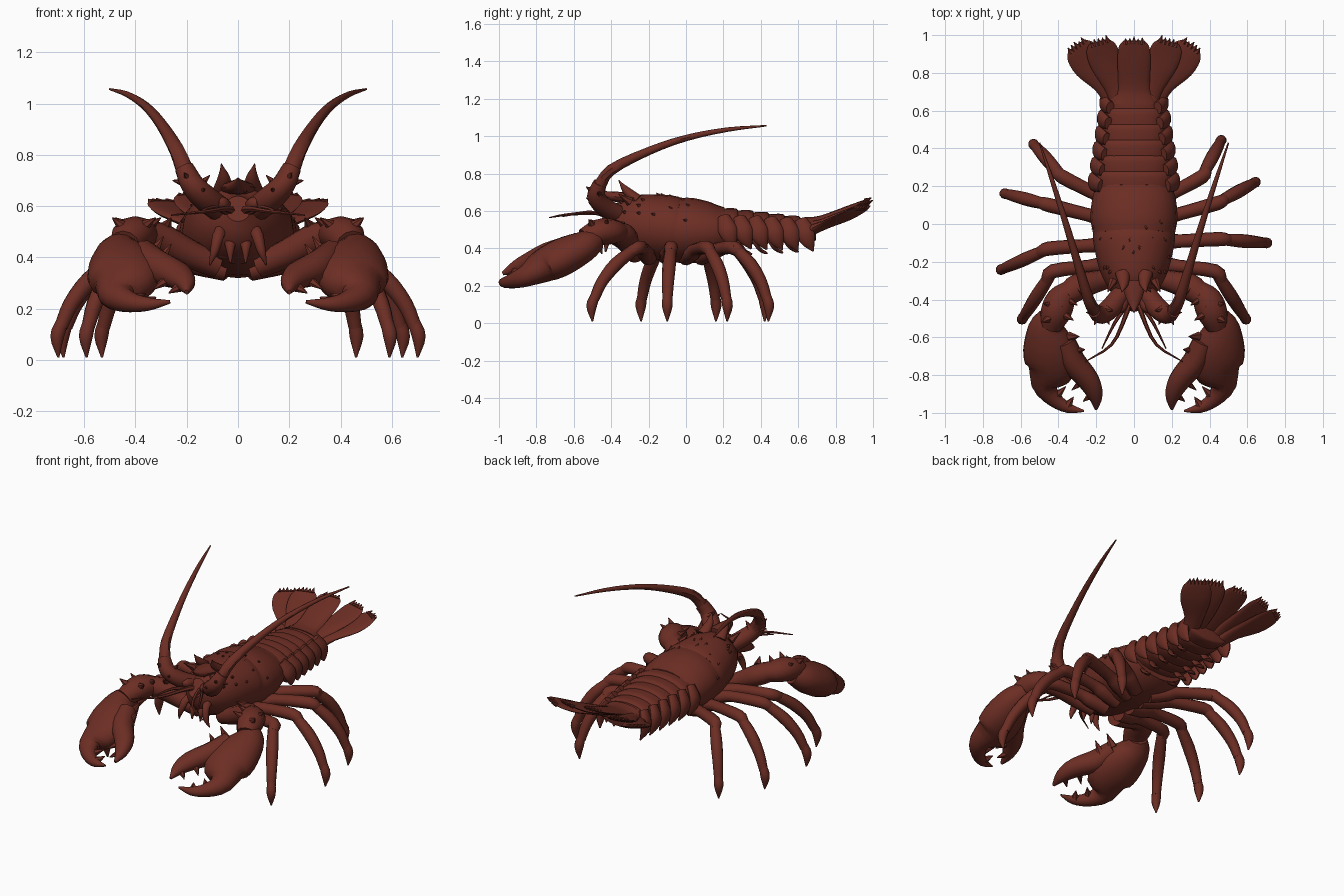
import bpy, bmesh, math, random
from mathutils import Vector

random.seed(4)
if "Cube" in bpy.data.objects:
    bpy.data.objects.remove(bpy.data.objects["Cube"])

shell = bpy.data.materials.new("dark_red_brown_shell")
shell.use_nodes = True
shell.diffuse_color = (0.15, 0.027, 0.0175, 1)
shell.node_tree.nodes["Principled BSDF"].inputs["Base Color"].default_value = shell.diffuse_color


def smooth_rows(rows, steps):
    """Catmull-Rom interpolation of (x, y, z, half width, half height)."""
    vecs = [Vector(r) for r in rows]
    vecs = [vecs[0] * 2 - vecs[1]] + vecs + [vecs[-1] * 2 - vecs[-2]]
    out = []
    for a, b, c, d in zip(vecs, vecs[1:], vecs[2:], vecs[3:]):
        for s in range(steps):
            t = s / steps
            out.append(b + (c - a) * t / 2 + (a * 2 - b * 5 + c * 4 - d) * t * t / 2
                       + (b * 3 - a - c * 3 + d) * t ** 3 / 2)
    return out + [vecs[-2]]


def add_loft(bm, rows, up=(0, 0, 1), sides=12, steps=3):
    """Sweep an ellipse along the rows, keeping its height axis near up."""
    rows = smooth_rows(rows, steps)
    centres = [Vector(r[:3]) for r in rows]
    rings = []
    for i, r in enumerate(rows):
        tangent = centres[min(i + 1, len(rows) - 1)] - centres[max(i - 1, 0)]
        across = tangent.cross(Vector(up)).normalized()
        upward = across.cross(tangent).normalized()
        ring = []
        for k in range(sides):
            a = math.tau * k / sides
            ring.append(bm.verts.new(centres[i] + across * math.cos(a) * max(r[3], 0.002)
                                     + upward * math.sin(a) * max(r[4], 0.002)))
        rings.append(ring)
    for lower, upper in zip(rings, rings[1:]):
        for k in range(sides):
            n = (k + 1) % sides
            bm.faces.new((lower[k], lower[n], upper[n], upper[k]))
    bm.faces.new(rings[0])
    bm.faces.new(rings[-1])


def part(name, lofts, side=1):
    """Join several lofts into one object; side -1 mirrors it."""
    bm = bmesh.new()
    for loft in lofts:
        add_loft(bm, **loft)
    for v in bm.verts:
        v.co.x *= side
    bmesh.ops.recalc_face_normals(bm, faces=bm.faces)
    mesh = bpy.data.meshes.new(name)
    bm.to_mesh(mesh)
    bm.free()
    mesh.materials.append(shell)
    obj = bpy.data.objects.new(name, mesh)
    bpy.context.collection.objects.link(obj)
    bpy.ops.object.select_all(action="DESELECT")
    obj.select_set(True)
    bpy.context.view_layer.objects.active = obj
    bpy.ops.object.shade_smooth_by_angle(angle=math.radians(45))


def pair(name, lofts):
    part("left_" + name, lofts)
    part("right_" + name, lofts, -1)


def spike(base, direction, radius):
    tip = Vector(base) + Vector(direction)
    up = (1, 0, 0) if abs(direction[0]) < Vector(direction).length * 0.7 else (0, 1, 0)
    return dict(rows=[(*base, radius, radius), (*tip, 0, 0)], up=up, sides=6, steps=1)


# Carapace: stations are y, half width, top, bottom
stations = [(-.43, .05, .65, .53), (-.36, .12, .675, .42), (-.25, .18, .69, .36),
            (-.1, .215, .685, .33), (-.05, .217, .67, .325), (.03, .23, .67, .32),
            (.14, .22, .645, .34), (.22, .19, .62, .38)]
body = [(0, y, (t + b) / 2, w, (t - b) / 2) for y, w, t, b in stations]
part("carapace", [dict(rows=body, sides=24)])

# Small bumps scattered over the front of the carapace
fine = smooth_rows(body, 6)
bumps = []
for i in range(26):
    r = random.choice(fine[4:30])
    a = random.uniform(0.15, math.pi - 0.15)
    out = Vector((math.cos(a), -1, math.sin(a)))
    spot = (math.cos(a) * r[3] * .97, r[1], r[2] + math.sin(a) * r[4] * .97)
    bumps.append(spike(spot, out * 0.014, 0.01))
part("carapace_bumps", bumps)

# Rostrum, brow horns, eyes
part("rostrum", [dict(rows=[(0, -.3, .67, .07, .03), (0, -.4, .68, .04, .025), (0, -.47, .71, 0, 0)])])
pair("brow_horn", [dict(rows=[(.06, -.26, .66, .04, .03), (.055, -.32, .71, .025, .022),
                              (.065, -.36, .765, 0, 0)]),
                   spike((.11, -.3, .65), (.03, -.06, .04), .025)])
pair("eye", [dict(rows=[(.04, -.38, .6, .02, .02), (.065, -.44, .61, .028, .028),
                        (.08, -.465, .615, .01, .01)])])

# Overlapping tail rings with pointed side flaps and swimmerets
for i in range(6):
    f = i / 5
    y, w = .17 + .083 * i, .2 - .055 * f
    z, h = .515 - .015 * f, .1 - .035 * f
    part(f"tail_ring_{i + 1}", [dict(rows=[(0, y - .01, z, w * .93, h * .92), (0, y + .05, z, w, h),
                                           (0, y + .1, z, w * .99, h * .98),
                                           (0, y + .11, z, w * .85, h * .8)], sides=20, steps=2)])
    flap = [(w * .86, y + .03, z + .05, .035, .025), (w * 1.08, y + .05, z - .01, .05, .026),
            (w * 1.1, y + .07, z - .065, .037, .018), (w, y + .095, z - .115, .004, .004)]
    pair(f"tail_flap_{i + 1}", [dict(rows=flap, up=(1, 0, 0), sides=10)])
    if i < 5:
        pair(f"swimmeret_{i + 1}", [dict(rows=[(.09, y + .02, z - h * .7, .02, .012),
                                               (.105, y + .06, z - h - .03, .035, .01),
                                               (.1, y + .1, z - h - .05, .004, .004)],
                                         up=(0, 1, 0), sides=8)])


# Tail fan: flat rounded lobes with an uneven fringe of points
def lobe(rows):
    end, before = Vector(rows[-1][:3]), Vector(rows[-2][:3])
    ahead = (end - before).normalized()
    across = ahead.cross(Vector((0, 0, 1))).normalized()
    lofts = [dict(rows=rows, sides=16)]
    for k in range(-2, 3):
        spot = end + across * rows[-1][3] * k * .4 - ahead * .015
        lofts.append(spike(spot, ahead * random.uniform(.025, .042), .015))
    return lofts


part("tail_fan_middle", lobe([(0, .64, .53, .12, .04), (0, .72, .55, .085, .025),
                              (0, .86, .61, .088, .016), (0, .94, .645, .08, .01),
                              (0, .97, .66, .055, .006)]))
pair("tail_fan_inner", lobe([(.08, .65, .51, .05, .03), (.1, .74, .54, .065, .022),
                             (.15, .86, .59, .085, .016), (.175, .93, .625, .08, .01),
                             (.185, .965, .645, .055, .006)]))
pair("tail_fan_outer", lobe([(.11, .65, .49, .05, .03), (.155, .74, .525, .06, .022),
                             (.23, .84, .565, .09, .018), (.28, .91, .6, .085, .012),
                             (.305, .945, .62, .055, .006)]))


# Big claws lie in a plane that slopes down to the front
def claw(points, lift=0):
    return [(x, y, .47 + (y + .45) / 2 + (.4 - x) * .2 + lift, w, h) for x, y, w, h in points]


tilt = (.2, -.5, 1)
palm = claw([(.43, -.48, .06, .06), (.46, -.55, .1, .085), (.45, -.66, .14, .1),
             (.44, -.76, .135, .09), (.475, -.85, .07, .06), (.42, -.93, .042, .04),
             (.345, -.975, .027, .025), (.265, -.99, .005, .007)])
thumb = claw([(.37, -.62, .06, .06), (.32, -.73, .065, .07), (.24, -.83, .06, .052),
              (.205, -.91, .04, .036), (.2, -.98, .008, .01)], .02)
teeth = [spike(claw([(x, y, 0, 0)], lift)[0][:3], claw_aim, .026)
         for x, y, lift, claw_aim in ((.41, -.91, 0, (-.05, .05, .02)), (.35, -.96, 0, (-.03, .045, .02)),
                                      (.27, -.83, .01, (.06, -.05, -.04)),
                                      (.22, -.9, .01, (.05, -.04, -.03)))]
knobs = [spike(claw([(x, y, 0, 0)])[0][:3], (-.05, .005, .075), .03)
         for x, y in ((.34, -.6), (.31, -.67), (.37, -.66))]
pair("claw_palm", [dict(rows=palm, up=tilt, sides=16)])
pair("claw_thumb", [dict(rows=thumb, up=tilt)])
pair("claw_teeth", teeth + knobs)

# Claw arms with spiny wrists
upper_arm = [(.08, -.27, .37, .05, .05), (.18, -.3, .41, .055, .055),
             (.29, -.33, .465, .07, .065), (.36, -.38, .49, .06, .058)]
wrist = [(.33, -.34, .48, .05, .05), (.385, -.4, .49, .078, .068),
         (.415, -.47, .485, .08, .07), (.44, -.54, .45, .06, .06)]
thorns = [spike((x, y, .52), (dx, dy, .035), .025)
          for x, y, dx, dy in ((.35, -.4, -.05, -.03), (.37, -.48, -.05, -.03), (.43, -.43, .05, .01),
                               (.45, -.5, .04, -.02), (.38, -.42, 0, -.02), (.28, -.34, -.02, -.05))]
pair("claw_arm", [dict(rows=upper_arm), dict(rows=wrist), *thorns])


# Walking legs: root y, knee and foot positions seen from above
def leg(name, side, root_y, knee, foot):
    root, knee, foot = Vector((.05, root_y)), Vector(knee), Vector(foot)
    thigh = [(*root, .35, .042, .045), (*root.lerp(knee, .3), .375, .042, .045),
             (*root.lerp(knee, .5), .395, .034, .036),
             (*knee, .405, .037, .038), (*knee.lerp(foot, .2), .38, .03, .03)]
    shin = [(*knee.lerp(foot, .08), .4, .03, .03), (*knee.lerp(foot, .5), .315, .036, .036),
            (*knee.lerp(foot, .8), .22, .032, .032), (*knee.lerp(foot, .96), .13, .027, .027)]
    toe = [(*knee.lerp(foot, .94), .15, .025, .025), (*knee.lerp(foot, 1.02), .09, .028, .028),
           (*foot, .01, .004, .004)]
    part(name, [dict(rows=r, up=(.3, 1, .2), sides=10) for r in (thigh, shin, toe)], side)


leg("left_leg_1", 1, -.2, (.43, -.25), (.59, -.5))
leg("left_leg_2", 1, -.1, (.45, -.08), (.7, -.1))
leg("left_leg_3", 1, 0, (.44, .11), (.64, .22))
leg("left_leg_4", 1, .08, (.36, .25), (.46, .44))
leg("right_leg_1", -1, -.2, (.43, -.25), (.59, -.5))
leg("right_leg_2", -1, -.1, (.45, -.13), (.7, -.24))
leg("right_leg_3", -1, 0, (.45, .1), (.68, .16))
leg("right_leg_4", -1, .08, (.38, .25), (.53, .42))

# Long antennae on thick spiny stalks
stalk = [(.06, -.36, .58, .05, .05), (.12, -.44, .625, .055, .05),
         (.175, -.48, .68, .05, .046), (.21, -.46, .75, .037, .037)]
whip = [(.2, -.47, .72, .035, .035), (.24, -.4, .82, .03, .03), (.3, -.2, .92, .022, .022),
        (.36, 0, .99, .017, .017), (.43, .22, 1.035, .012, .012), (.5, .43, 1.056, .004, .004)]
prickles = [spike(p, d, .022) for p, d in (((.15, -.48, .65), (-.02, -.055, .02)),
                                           ((.19, -.49, .7), (.02, -.045, .03)),
                                           ((.2, -.46, .69), (.055, -.01, .01)),
                                           ((.15, -.45, .68), (-.04, -.01, .04)))]
pair("antenna", [dict(rows=stalk), dict(rows=whip, sides=8), *prickles])

# Short feelers between the antennae
pair("feelers", [dict(rows=[(.02, -.4, .58, .018, .018), (.05, -.5, .59, .012, .012),
                            (.12, -.64, .58, .008, .008), (.26, -.73, .565, .003, .003)], sides=6),
                 dict(rows=[(.03, -.42, .57, .012, .012), (.1, -.52, .595, .009, .009),
                            (.17, -.66, .57, .003, .003)], sides=6)])

# Mouthparts hanging below the head
pair("mouthparts", [dict(rows=[(.05, -.32, .42, .03, .03), (.07, -.42, .5, .025, .025),
                               (.09, -.46, .43, .018, .018), (.11, -.45, .37, .003, .003)],
                         up=(1, 0, 0), sides=8),
                    dict(rows=[(.02, -.3, .4, .03, .03), (.03, -.41, .46, .025, .025),
                               (.03, -.43, .38, .004, .004)], up=(1, 0, 0), sides=8)])
